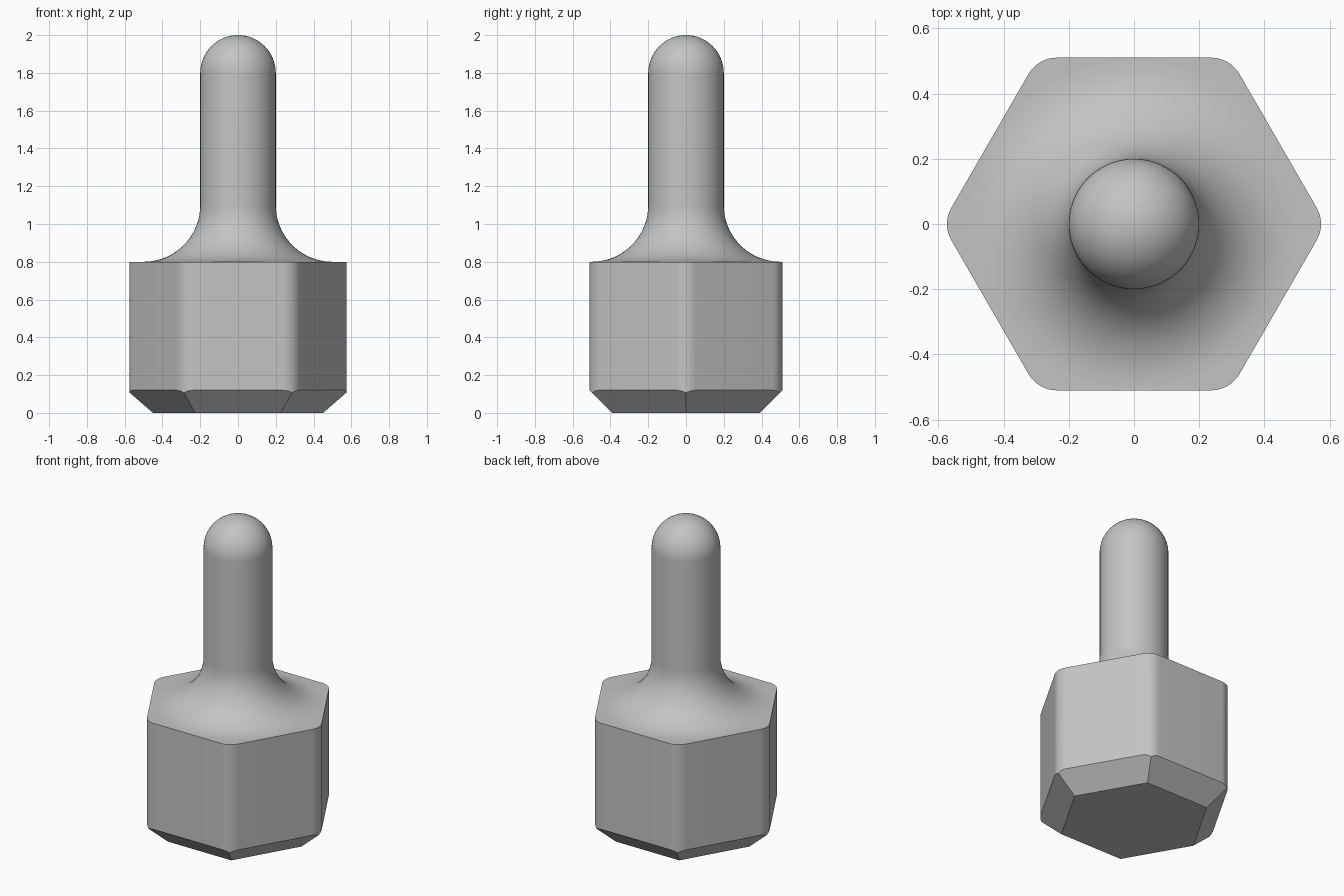
import bpy, bmesh
from math import sin, cos, pi, radians
from mathutils import Vector

if "Cube" in bpy.data.objects:
    bpy.data.objects.remove(bpy.data.objects["Cube"])

GREY = (0.55, 0.55, 0.55, 1)
metal = bpy.data.materials.new("plain_grey")
metal.use_nodes = True
metal.diffuse_color = GREY
metal.node_tree.nodes["Principled BSDF"].inputs["Base Color"].default_value = GREY


def finish(bm, name):
    """Turn a bmesh into a smooth shaded object that keeps its sharp edges."""
    bmesh.ops.recalc_face_normals(bm, faces=bm.faces)
    mesh = bpy.data.meshes.new(name)
    bm.to_mesh(mesh)
    bm.free()
    mesh.materials.append(metal)
    obj = bpy.data.objects.new(name, mesh)
    bpy.context.collection.objects.link(obj)
    bpy.ops.object.select_all(action="DESELECT")
    obj.select_set(True)
    bpy.context.view_layer.objects.active = obj
    bpy.ops.object.shade_smooth_by_angle(angle=radians(30))
    return obj


def arc(cx, cy, r, start, end, steps):
    angles = [radians(start + (end - start) * i / steps) for i in range(steps + 1)]
    return [(cx + r * cos(a), cy + r * sin(a)) for a in angles]


# Hexagonal base: rounded corners, extruded up
APOTHEM, CORNER, TOP, CHAMFER = 0.51, 0.1, 0.8, 0.12
centre_dist = (APOTHEM - CORNER) / cos(pi / 6)
outline = []
for turn in range(0, 360, 60):
    a = radians(turn)
    outline += arc(centre_dist * cos(a), centre_dist * sin(a), CORNER,
                   turn - 30, turn + 30, 10)

bm = bmesh.new()
floor = bm.faces.new([bm.verts.new((x, y, 0)) for x, y in outline])
extruded = bmesh.ops.extrude_face_region(bm, geom=[floor], use_keep_orig=True)
bmesh.ops.translate(bm, vec=(0, 0, TOP),
                    verts=[v for v in extruded["geom"] if isinstance(v, bmesh.types.BMVert)])
bmesh.ops.recalc_face_normals(bm, faces=bm.faces)

# Flat chamfer under each of the six sides
for side in range(6):
    a = radians(30 + 60 * side)
    out = Vector((cos(a), sin(a), 0))
    bmesh.ops.bisect_plane(bm, geom=bm.verts[:] + bm.edges[:] + bm.faces[:], dist=1e-6,
                           plane_co=out * (APOTHEM - CHAMFER),
                           plane_no=out - Vector((0, 0, 1)), clear_outer=True)
    bmesh.ops.holes_fill(bm, edges=[e for e in bm.edges if e.is_boundary], sides=0)
finish(bm, "hex_base")

# Round pin: flared foot, straight shaft and domed tip, turned around z
PIN, FLARE = 0.2, 0.3
profile = arc(PIN + FLARE, TOP + FLARE, FLARE, 270, 180, 20)
profile += arc(0, 2 - PIN, PIN, 0, 90, 16)
bm = bmesh.new()
verts = [bm.verts.new((x, 0, z)) for x, z in profile]
edges = [bm.edges.new(pair) for pair in zip(verts, verts[1:])]
bmesh.ops.spin(bm, geom=verts + edges, cent=(0, 0, 0), axis=(0, 0, 1),
               angle=2 * pi, steps=72, use_merge=True)
bmesh.ops.remove_doubles(bm, verts=bm.verts, dist=1e-4)
pin = finish(bm, "round_pin")
